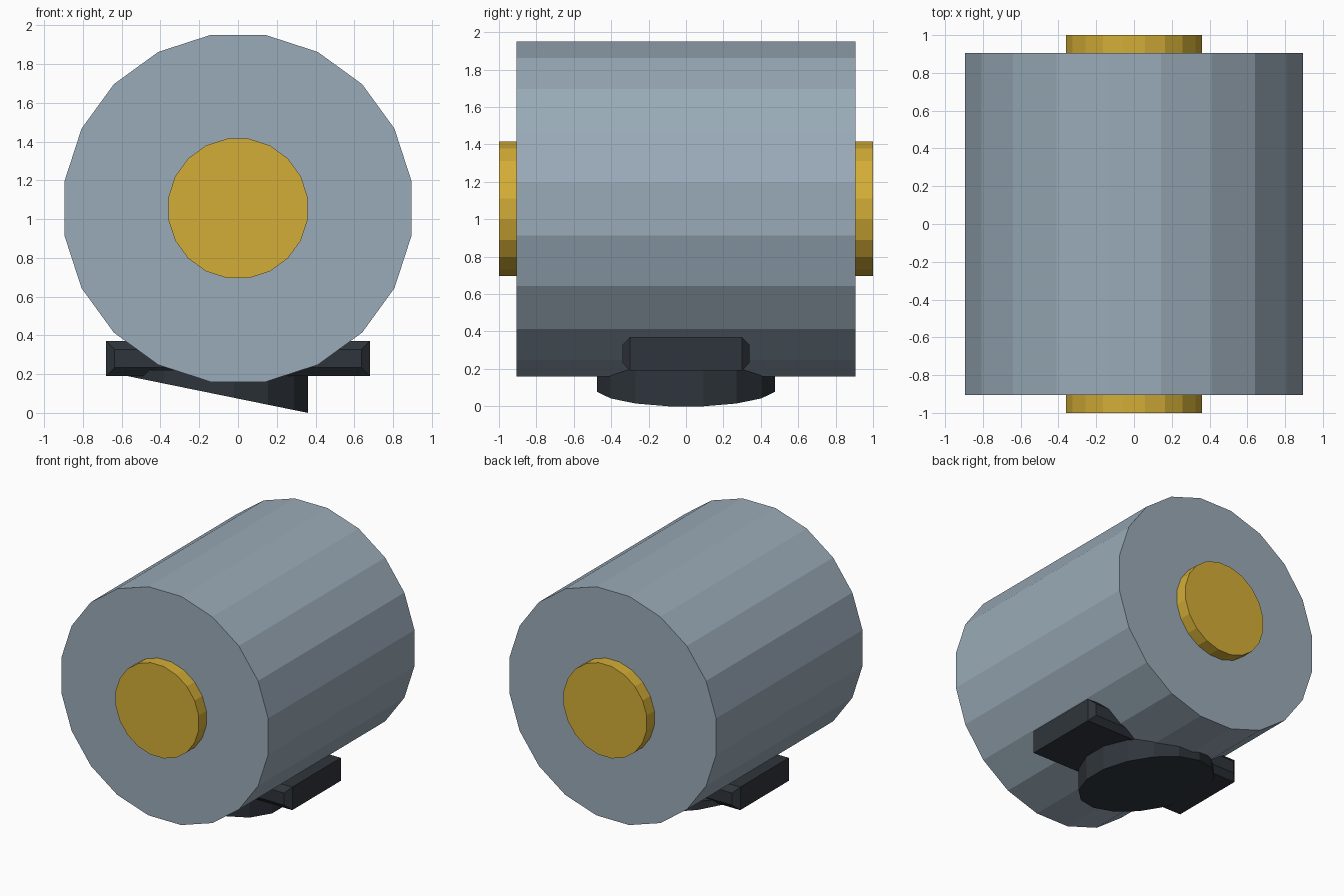
import bpy, bmesh, math
from mathutils import Matrix

cube = bpy.data.objects.get("Cube")
if cube:
    bpy.data.objects.remove(cube)


def material(name, rgb):
    # Convert 0-255 display colour to linear
    lin = [((c / 255 + 0.055) / 1.055) ** 2.4 for c in rgb]
    mat = bpy.data.materials.new(name)
    mat.use_nodes = True
    mat.diffuse_color = (*lin, 1)
    bsdf = mat.node_tree.nodes["Principled BSDF"]
    bsdf.inputs["Base Color"].default_value = (*lin, 1)
    bsdf.inputs["Roughness"].default_value = 0.7
    return mat


def finish(name, bm, mat):
    bmesh.ops.recalc_face_normals(bm, faces=bm.faces)
    mesh = bpy.data.meshes.new(name)
    bm.to_mesh(mesh)
    bm.free()
    mesh.materials.append(mat)
    obj = bpy.data.objects.new(name, mesh)
    bpy.context.collection.objects.link(obj)
    return obj


def prism(sides, radius, depth, matrix):
    """Flat-sided cylinder with a flat facet, not a corner, on each axis."""
    bm = bmesh.new()
    bmesh.ops.create_cone(bm, cap_ends=True, segments=sides, radius1=radius,
                          radius2=radius, depth=depth,
                          matrix=matrix @ Matrix.Rotation(math.pi / sides, 4, "Z"))
    return bm


steel = material("blue grey", (154, 171, 184))
gold = material("gold", (212, 174, 55))
dark = material("charcoal", (47, 53, 60))

# Drum and the axle through it, lying along y
lying = Matrix.Translation((0, 0, 1.055)) @ Matrix.Rotation(math.pi / 2, 4, "X")
finish("drum", prism(20, 0.906, 1.81, lying), steel)
finish("axle", prism(20, 0.364, 2.0, lying), gold)

# Mounting bar with both y ends tapered
bm = bmesh.new()
bmesh.ops.create_cube(bm, size=1, matrix=Matrix.Translation((0, 0, 0.28))
                      @ Matrix.Diagonal((1.36, 0.6, 0.18, 1)))
for side in (-1, 1):
    end = [f for f in bm.faces if f.normal.y * side > 0.9]
    bmesh.ops.inset_region(bm, faces=end, thickness=0.043, use_even_offset=True)
    for v in end[0].verts:
        v.co.y = side * 0.34
finish("mounting_bar", bm, dark)

# Round foot with a sloping underside
bm = prism(16, 0.485, 0.22, Matrix.Translation((-0.115, 0, 0.11)))
for v in bm.verts:
    if v.co.z < 0.1:
        v.co.z = (0.361 - v.co.x) * 0.204
finish("sloped_foot", bm, dark)
